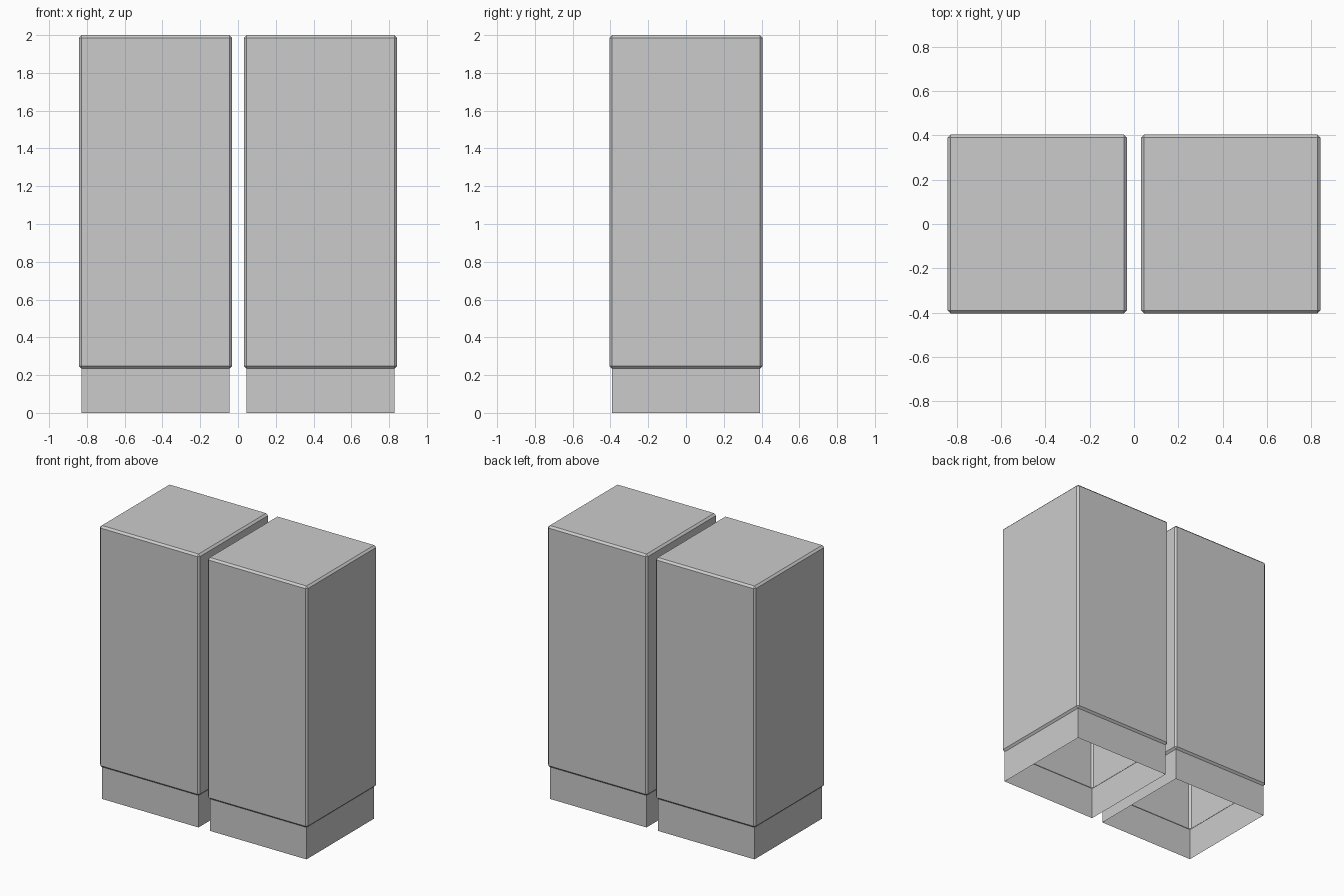
import bpy, bmesh
from mathutils import Matrix, Vector

if "Cube" in bpy.data.objects:
    bpy.data.objects.remove(bpy.data.objects["Cube"])

WIDTH, TOP, BODY_BOTTOM, CHAMFER = 0.81, 2.0, 0.234, 0.014


def cabinet(name, x):
    bm = bmesh.new()
    # chamfered upper body
    height = TOP - BODY_BOTTOM
    bmesh.ops.create_cube(bm, size=1, matrix=Matrix.Translation(
        (0, 0, BODY_BOTTOM + height / 2)) @ Matrix.Diagonal((WIDTH, WIDTH, height, 1)))
    bmesh.ops.bevel(bm, geom=bm.edges[:], offset=CHAMFER, segments=1,
                    affect='EDGES', profile=0.5)
    # thin recessed plinth, open underneath into the hollow body
    bottom = min(bm.faces, key=lambda f: f.calc_center_median().z)
    rim = bottom.edges[:]
    bmesh.ops.delete(bm, geom=[bottom], context='FACES_ONLY')
    skirt = bmesh.ops.extrude_edge_only(bm, edges=rim)["geom"]
    for v in skirt:
        if isinstance(v, bmesh.types.BMVert):
            v.co.z = 0
    bmesh.ops.recalc_face_normals(bm, faces=bm.faces[:])
    mesh = bpy.data.meshes.new(name)
    bm.to_mesh(mesh)
    bm.free()
    obj = bpy.data.objects.new(name, mesh)
    obj.location = Vector((x, 0, 0))
    bpy.context.collection.objects.link(obj)


# matching pair, side by side
cabinet("left_cabinet", -0.437)
cabinet("right_cabinet", 0.437)
